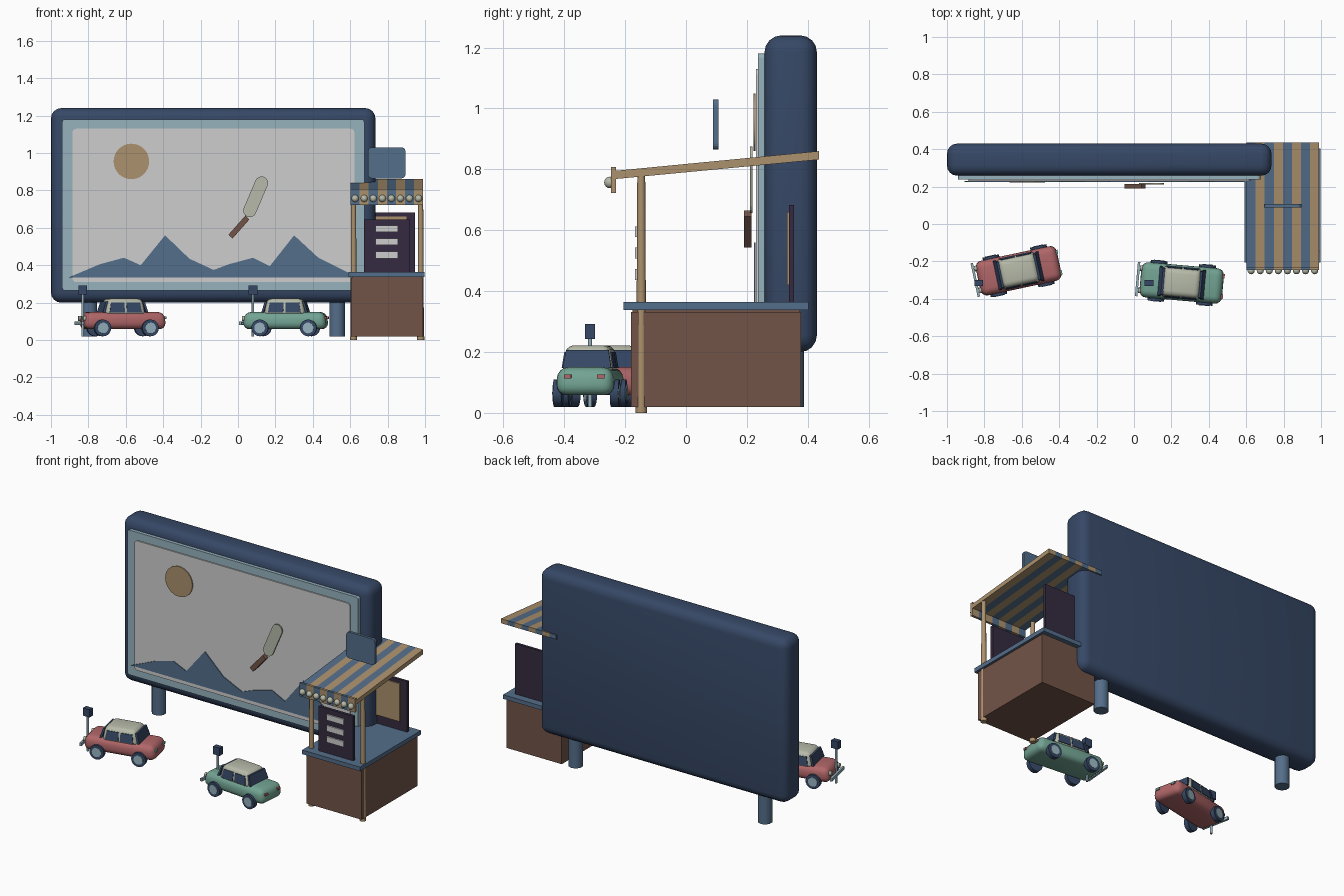
import bpy, bmesh, math
from mathutils import Vector, Matrix

if "Cube" in bpy.data.objects:
    bpy.data.objects.remove(bpy.data.objects["Cube"], do_unlink=True)


def material(name, *rgb):
    lin = [((c / 255 + 0.055) / 1.055) ** 2.4 for c in rgb] + [1]
    m = bpy.data.materials.new(name)
    m.use_nodes = True
    m.diffuse_color = lin
    m.node_tree.nodes["Principled BSDF"].inputs["Base Color"].default_value = lin
    return m


NAVY = material("navy", 54, 72, 102)
STEEL = material("steel blue", 84, 110, 138)
PALE = material("pale blue", 150, 178, 190)
GREY = material("screen grey", 206, 206, 206)
TAN = material("tan", 172, 145, 109)
CREAM = material("cream", 182, 186, 168)
BROWN = material("brown", 114, 84, 72)
PLUM = material("dark plum", 53, 43, 65)
RED = material("dusty red", 176, 102, 104)
GREEN = material("sea green", 114, 163, 147)

place = Matrix.Identity(4)  # where the current group of parts is put


def finish(name, bm, mat, smooth=False):
    bmesh.ops.recalc_face_normals(bm, faces=bm.faces)
    bm.transform(place)
    me = bpy.data.meshes.new(name)
    bm.to_mesh(me)
    bm.free()
    me.materials.append(mat)
    ob = bpy.data.objects.new(name, me)
    bpy.context.collection.objects.link(ob)
    if smooth:
        bpy.ops.object.select_all(action='DESELECT')
        ob.select_set(True)
        bpy.context.view_layer.objects.active = ob
        bpy.ops.object.shade_smooth_by_angle(angle=math.radians(40))
    return ob


def prism(name, outline, depth, mat):
    """Extrude a flat outline along a vector."""
    bm = bmesh.new()
    face = bm.faces.new([bm.verts.new(p) for p in outline])
    ext = bmesh.ops.extrude_face_region(bm, geom=[face])
    new = [v for v in ext["geom"] if isinstance(v, bmesh.types.BMVert)]
    bmesh.ops.translate(bm, verts=new, vec=depth)
    return finish(name, bm, mat)


def box(name, x, y, z, mat, bevel=0, segments=3, taper=1):
    """Box from (low, high) ranges; taper scales the top."""
    bm = bmesh.new()
    bmesh.ops.create_cube(bm, size=1)
    for v in bm.verts:
        k = taper if v.co.z > 0 else 1
        v.co = [(a + b) / 2 + c * (b - a) * s
                for (a, b), c, s in zip((x, y, z), v.co, (k, k, 1))]
    if bevel:
        bmesh.ops.bevel(bm, geom=bm.edges[:], offset=bevel, segments=segments,
                        profile=0.5, affect='EDGES')
    return finish(name, bm, mat, bevel > 0)


def rod(name, a, b, radius, mat, sides=16, tip=None):
    """Cylinder between two points."""
    a, b = Vector(a), Vector(b)
    turn = (b - a).to_track_quat('Z', 'Y').to_matrix().to_4x4()
    bm = bmesh.new()
    bmesh.ops.create_cone(bm, cap_ends=True, segments=sides, radius1=radius,
                          radius2=tip or radius, depth=(b - a).length,
                          matrix=Matrix.Translation((a + b) / 2) @ turn)
    return finish(name, bm, mat, True)


def rounded_panel(name, x, z, y, radius, mat):
    """Upright plate with rounded corners."""
    pts = []
    corners = ((x[1], z[1], -1, -1), (x[0], z[1], 1, -1),
               (x[0], z[0], 1, 1), (x[1], z[0], -1, 1))
    for q, (cx, cz, sx, sz) in enumerate(corners):
        for i in range(5):
            t = math.pi / 2 * (q + i / 4)
            pts.append((cx + radius * (sx + math.cos(t)), y[0],
                        cz + radius * (sz + math.sin(t))))
    return prism(name, pts, (0, y[1] - y[0], 0), mat)


# Big screen
box("screen_housing", (-1, .735), (.258, .43), (.2, 1.24), NAVY, .055, 4)
rounded_panel("screen_frame", (-.94, .675), (.265, 1.18), (.237, .262), .015, PALE)
rounded_panel("screen_surface", (-.885, .622), (.31, 1.13), (.23, .24), .02, GREY)
for x in (-.795, .53):
    rod("screen_leg", (x, .345, .02), (x, .345, .26), .043, STEEL, 10)

# Picture on the screen
rod("sun_disc", (-.57, .222, .955), (-.57, .228, .955), .095, TAN, 32)
ridge = [(-.905, .335), (-.74, .405), (-.61, .44), (-.52, .4), (-.39, .56),
         (-.26, .435), (-.13, .375), (-.05, .405), (.08, .44), (.17, .395),
         (.3, .56), (.43, .44), (.6, .355), (.6, .335)]
prism("mountain_range", [(x, .224, z) for x, z in ridge], (0, .005, 0), STEEL)
low, high = Vector((.063, .21, .692)), Vector((.126, .21, .84))
lean = math.atan2(high.z - low.z, high.x - low.x)
capsule = []
for end, start in ((high, -math.pi / 2), (low, math.pi / 2)):
    for i in range(9):
        t = lean + start + math.pi * i / 8
        capsule.append(end + .035 * Vector((math.cos(t), 0, math.sin(t))))
prism("treat", capsule, (0, .008, 0), CREAM)
side = Vector((.011, 0, -.010))
a, b = Vector((-.04, .19, .553)), Vector((.05, .19, .655))
prism("treat_stick", [a - side, a + side, b + side, b - side], (0, .025, 0), BROWN)

# Snack stand
box("stand_base", (.605, .99), (-.18, .378), (.02, .332), BROWN)
box("stand_counter", (.592, .998), (-.205, .403), (.338, .364), STEEL)
box("counter_underside", (.61, .985), (-.175, .375), (.33, .34), BROWN)
for x in (.618, .977):
    rod("stand_post", (x, -.147, .0), (x, -.147, .785), .017, TAN, 12, .013)
    rod("post_foot", (x, -.147, 0), (x, -.147, .02), .019, TAN, 12)

# Striped awning with bulbs
count, left, width = 8, .602, .0485
for i in range(count):
    x = left + i * width
    colour = TAN if i % 2 else STEEL
    prism("awning_stripe", [(x, -.235, .768), (x, .437, .832), (x, .437, .86),
                            (x, -.235, .795)], (width, 0, 0), colour)
    box("awning_front", (x, x + width), (-.246, -.23), (.723, .808), colour)
    bm = bmesh.new()
    bmesh.ops.create_uvsphere(bm, u_segments=12, v_segments=8, radius=.019)
    bmesh.ops.translate(bm, verts=bm.verts, vec=(x + width / 2, -.25, .757))
    finish("awning_bulb", bm, CREAM, True)

# Boards and sign
rounded_panel("roof_sign", (.695, .895), (.865, 1.03), (.089, .106), .02, STEEL)
box("menu_board", (.675, .917), (-.158, -.14), (.364, .645), PLUM)
for z in (.595, .525, .455):
    box("menu_line", (.735, .855), (-.167, -.157), (z - .018, z + .018), GREY)
box("back_board", (.65, .947), (.338, .355), (.364, .683), PLUM)
box("back_panel", (.7, .9), (.331, .339), (.42, .66), TAN)


def car(paint, x, y, angle):
    """Small car with its nose toward -x and a speaker post at the nose."""
    global place
    place = Matrix.Translation((x, y, 0)) @ Matrix.Rotation(math.radians(angle), 4, 'Z')
    box("car_body", (-.225, .225), (-.096, .096), (.058, .15), paint, .036, 4, .96)
    box("car_cabin", (-.113, .113), (-.086, .086), (.13, .222), CREAM, .025, 3, .84)
    for s in (-1, 1):
        # Windscreen and rear window
        prism("car_windscreen", [(s * .124, -.08, .148), (s * .124, .08, .148),
                                 (s * .106, .07, .207), (s * .106, -.07, .207)],
              (-s * .012, 0, 0), NAVY)
        for x0, x1 in ((-.088, -.006), (.006, .088)):
            prism("side_window", [(x0, s * .086, .148), (x1, s * .086, .148),
                                  (x1 * .9, s * .078, .2), (x0 * .9, s * .078, .2)],
                  (0, -s * .006, 0), NAVY)
        # Wheels
        for wx in (-.13, .13):
            rod("tyre", (wx, s * .08, .065), (wx, s * .108, .065), .045, NAVY, 20)
            rod("hub", (wx, s * .1, .065), (wx, s * .111, .065), .029, PALE, 16)
        # Lamps
        box("tail_lamp", (.212, .226), (s * .055 - .012, s * .055 + .012),
            (.113, .126), GREEN if paint is RED else RED)
        rod("head_lamp", (-.215, s * .06, .115), (-.229, s * .06, .115), .014, CREAM, 12)
        box("bumper_bracket", (-.24, -.215), (s * .05 - .006, s * .05 + .006),
            (.083, .095), PALE)
    box("front_bumper", (-.243, -.23), (-.092, .092), (.08, .098), PALE)
    place = Matrix.Identity(4)


def speaker_post(x, y):
    rod("speaker_pole", (x, y, .02), (x, y, .25), .007, PALE, 10)
    box("speaker_box", (x - .023, x + .023), (y - .016, y + .016), (.243, .292), NAVY)


car(RED, -.617, -.25, 12)
car(GREEN, .255, -.315, -5)
speaker_post(-.83, -.315)
speaker_post(.08, -.315)
